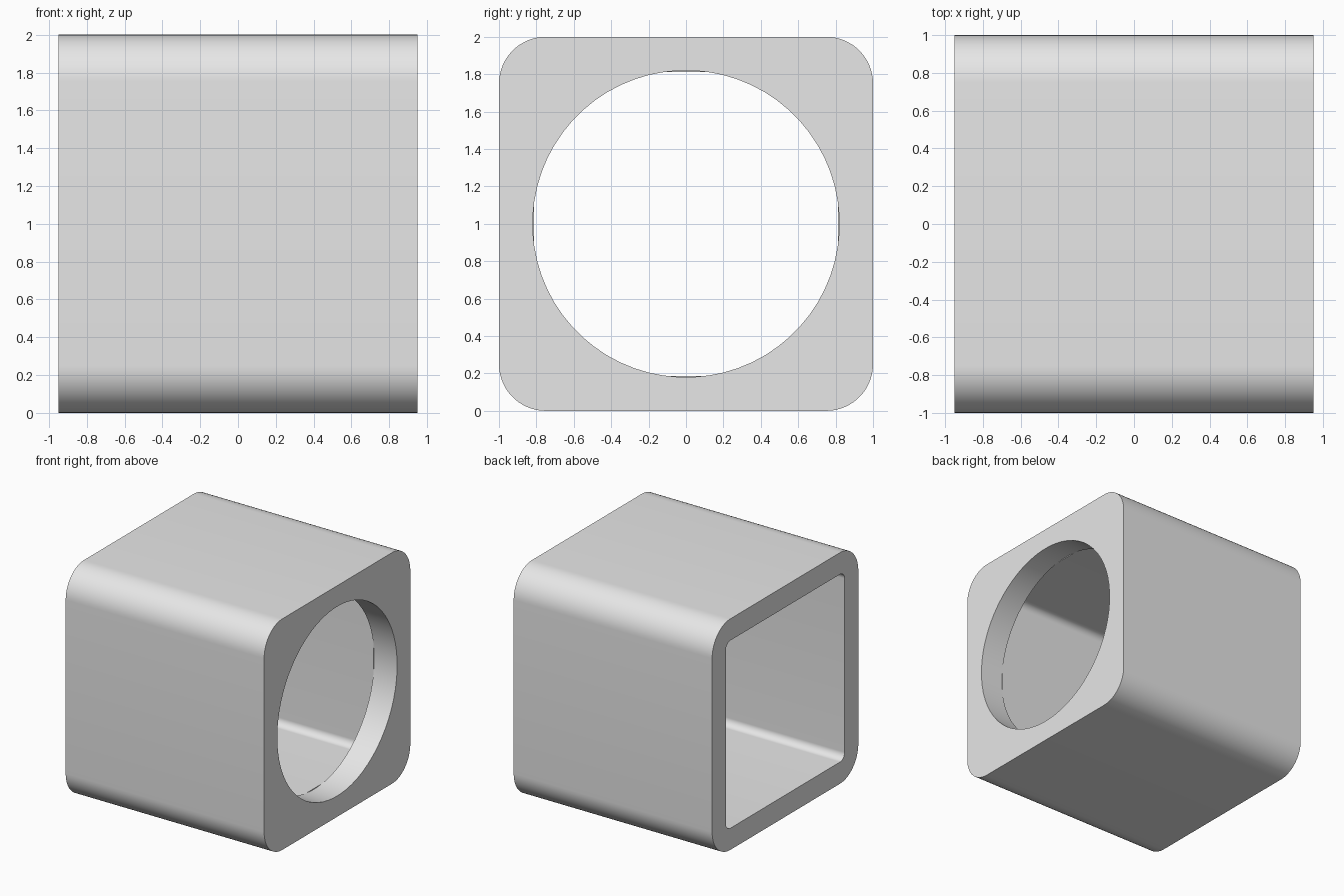
import bpy
import bmesh
from math import cos, sin, pi

STEPS = 16  # points per corner

cube = bpy.data.objects.get("Cube")
if cube:
    bpy.data.objects.remove(cube, do_unlink=True)

grey = bpy.data.materials.new("plain grey")
grey.use_nodes = True
grey.diffuse_color = (0.8, 0.8, 0.8, 1)
grey.node_tree.nodes["Principled BSDF"].inputs["Base Color"].default_value = (0.8, 0.8, 0.8, 1)


def rounded_square(x, half, radius):
    """Ring of points around the x axis, a square with rounded corners."""
    c = half - radius
    ring = []
    for corner, (sy, sz) in enumerate([(1, 1), (-1, 1), (-1, -1), (1, -1)]):
        for i in range(STEPS):
            a = (corner + i / (STEPS - 1)) * pi / 2
            ring.append((x, sy * c + radius * cos(a), 1 + sz * c + radius * sin(a)))
    return ring


def circle(x, radius):
    """Ring with the same point count, for the round opening."""
    count = 4 * STEPS
    angles = [(i + 0.5) * 2 * pi / count for i in range(count)]
    return [(x, radius * cos(a), 1 + radius * sin(a)) for a in angles]


# Closed loop of rings: open rim, outer shell, round opening, cavity
left, right, ledge = -0.95, 0.95, 0.73
profiles = [
    rounded_square(left, 0.8125, 0.0625),
    rounded_square(left, 1.0, 0.25),
    rounded_square(right, 1.0, 0.25),
    circle(right, 0.82),
    circle(ledge, 0.82),
    rounded_square(ledge, 0.8125, 0.0625),
]

bm = bmesh.new()
rings = [[bm.verts.new(p) for p in ring] for ring in profiles]
for k, a in enumerate(rings):
    b = rings[(k + 1) % len(rings)]
    for i in range(len(a)):
        j = (i + 1) % len(a)
        bm.faces.new((a[i], a[j], b[j], b[i]))

mesh = bpy.data.meshes.new("hollow_housing")
bm.to_mesh(mesh)
bm.free()
mesh.materials.append(grey)
housing = bpy.data.objects.new("hollow_housing", mesh)
bpy.context.collection.objects.link(housing)

# Smooth corners, crisp rims
bpy.ops.object.select_all(action="DESELECT")
housing.select_set(True)
bpy.context.view_layer.objects.active = housing
bpy.ops.object.shade_smooth_by_angle(angle=pi / 6)
